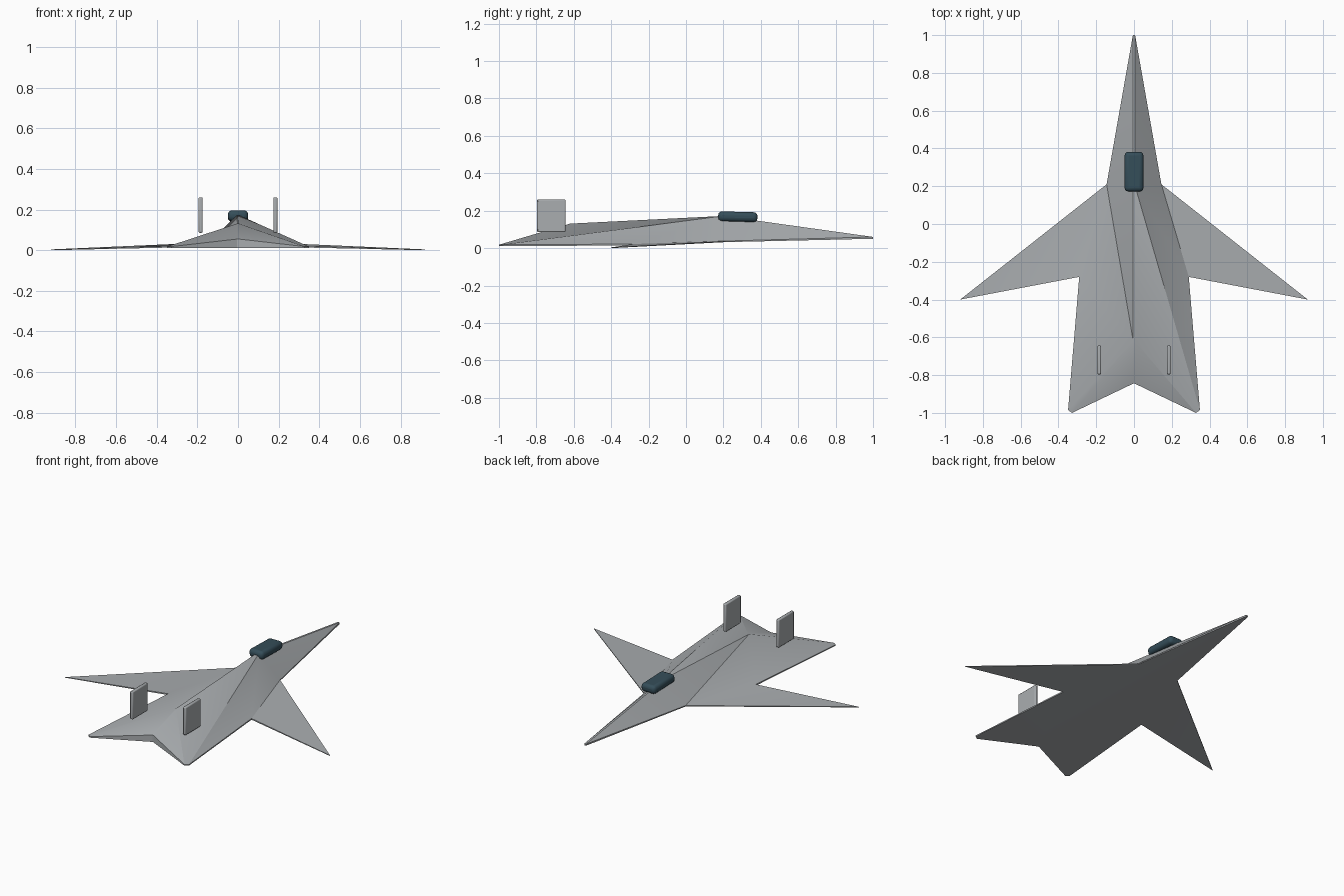
import bpy, bmesh, math

if "Cube" in bpy.data.objects:
    bpy.data.objects.remove(bpy.data.objects["Cube"])


def material(name, rgb):
    m = bpy.data.materials.new(name)
    m.diffuse_color = (*rgb, 1)
    m.use_nodes = True
    m.node_tree.nodes["Principled BSDF"].inputs["Base Color"].default_value = m.diffuse_color
    return m


GREY = material("hull grey", (0.40, 0.42, 0.435))
GLASS = material("dark canopy glass", (0.035, 0.075, 0.10))


def finish(obj, mat, angle=30):
    obj.data.materials.append(mat)
    bpy.ops.object.select_all(action='DESELECT')
    obj.select_set(True)
    bpy.context.view_layer.objects.active = obj
    bpy.ops.object.shade_smooth_by_angle(angle=math.radians(angle))


def rounded_box(name, center, size, bevel, segments, mat, tilt=0):
    bpy.ops.mesh.primitive_cube_add(size=1, location=center)
    obj = bpy.context.object
    obj.name = name
    obj.scale = size
    bpy.ops.object.transform_apply(location=False, rotation=False, scale=True)
    obj.rotation_euler.x = tilt
    mod = obj.modifiers.new("rounded edges", 'BEVEL')
    mod.width, mod.segments = bevel, segments
    finish(obj, mat)
    return obj


# Hull and wings: half outline as name: (x, y, bottom z, top z)
OUTLINE = {
    "nose": (0.006, 1.0, 0.05, 0.06),
    "root": (0.145, 0.21, 0.032, 0.038),
    "wing": (0.92, -0.40, 0.0, 0.004),
    "inner": (0.29, -0.28, 0.014, 0.022),
    "tail_out": (0.349, -0.985, 0.011, 0.018),
    "tail_in": (0.328, -1.0, 0.011, 0.018),
    "notch": (0.004, -0.845, 0.012, 0.055),
}
RIDGE = {"front": (0.006, 0.20, 0.172), "back": (0.004, -0.62, 0.131)}
# The ridge-to-edge panels fold along different diagonals on each side
PANELS = {
    1: ["front root inner", "front inner tail_out", "front tail_out tail_in",
        "front tail_in back"],
    -1: ["front root back", "root inner back", "inner tail_out back",
         "tail_out tail_in back"],
}

bm = bmesh.new()
sides = {}
for s in (1, -1):
    top, low = {}, {}
    for k, (x, y, z0, z1) in OUTLINE.items():
        low[k] = bm.verts.new((s * x, y, z0))
        top[k] = bm.verts.new((s * x, y, z1))
    for k, (x, y, z) in RIDGE.items():
        top[k] = bm.verts.new((s * x, y, z))
    sides[s] = (top, low)
    for names in PANELS[s] + ["nose root front", "root wing inner",
                              "back tail_in notch"]:
        bm.faces.new([top[n] for n in names.split()])
    # thin rim
    keys = list(OUTLINE)
    for a, b in zip(keys, keys[1:]):
        bm.faces.new((top[a], low[a], low[b], top[b]))
    # underside
    for names in ("root wing inner", "nose root notch", "root inner notch",
                  "inner tail_out tail_in notch"):
        bm.faces.new([low[n] for n in names.split()])
# narrow strips joining both halves along the centre line
(tr, lr), (tl, ll) = sides[1], sides[-1]
for a, b in (("nose", "front"), ("front", "back"), ("back", "notch")):
    bm.faces.new((tr[a], tr[b], tl[b], tl[a]))
bm.faces.new((lr["nose"], lr["notch"], ll["notch"], ll["nose"]))
for k in ("nose", "notch"):
    bm.faces.new((tr[k], lr[k], ll[k], tl[k]))
bmesh.ops.recalc_face_normals(bm, faces=bm.faces[:])
mesh = bpy.data.meshes.new("hull_and_wings")
bm.to_mesh(mesh)
bm.free()
hull = bpy.data.objects.new("hull_and_wings", mesh)
bpy.context.collection.objects.link(hull)
finish(hull, GREY, 20)

# Canopy
rounded_box("canopy", (0, 0.277, 0.168), (0.10, 0.21, 0.052), 0.02, 3, GLASS,
            math.radians(-1.5))

# Twin tail fins
for side, x in (("right", 0.184), ("left", -0.184)):
    rounded_box(side + "_tail_fin", (x, -0.72, 0.173), (0.02, 0.152, 0.175),
                0.006, 2, GREY)
